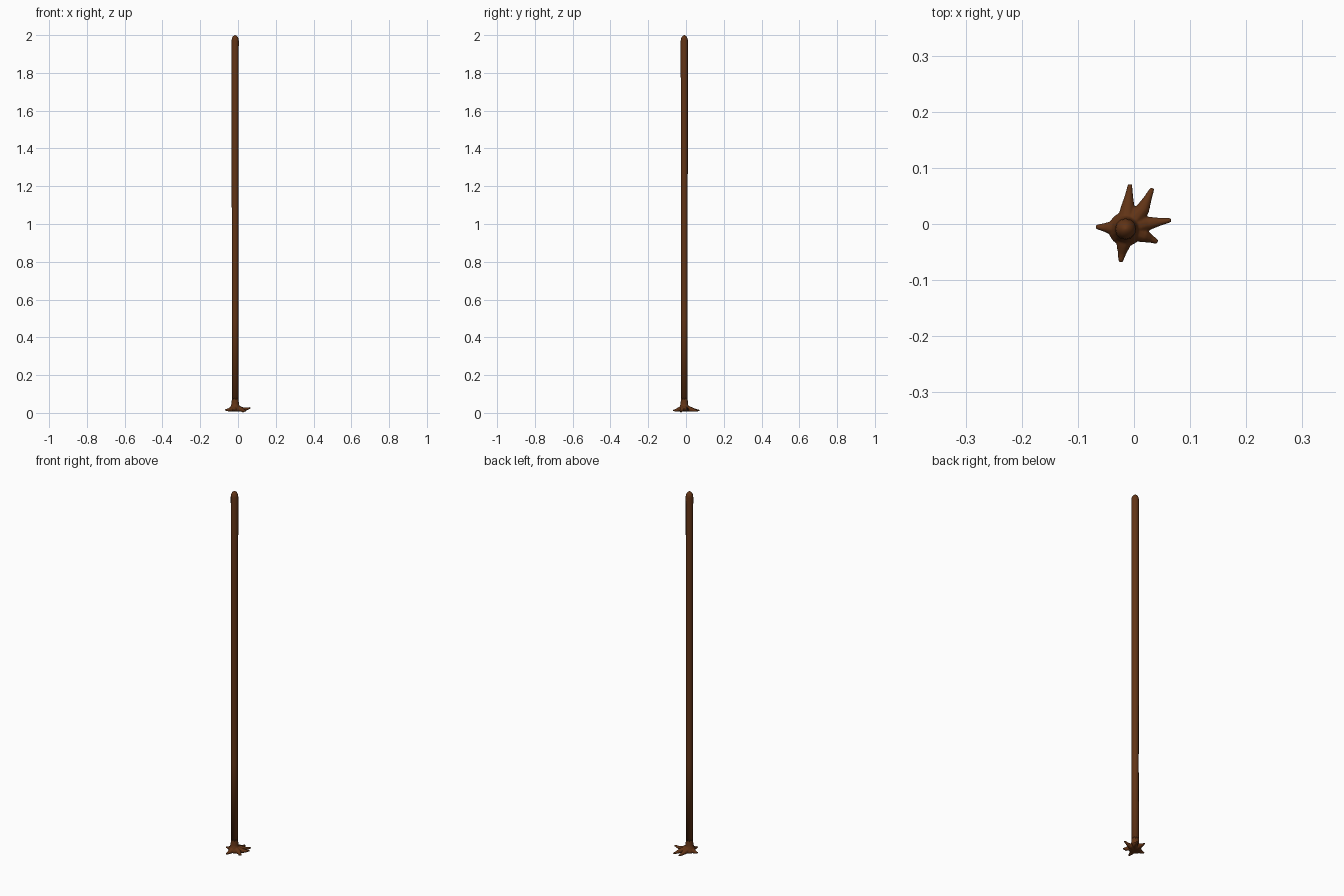
import bpy, bmesh, math
from mathutils import Vector

if "Cube" in bpy.data.objects:
    bpy.data.objects.remove(bpy.data.objects["Cube"])

BROWN = bpy.data.materials.new("dark_wood")
BROWN.diffuse_color = (0.12, 0.034, 0.008, 1)
BROWN.use_nodes = True
BROWN.node_tree.nodes["Principled BSDF"].inputs["Base Color"].default_value = BROWN.diffuse_color
CX, CY = -0.015, -0.009


def add_tube(bm, path, sides):
    """Skin a list of (x, y, z, radius) with rings facing along the path."""
    rings = []
    pts = [Vector(p[:3]) for p in path]
    for i, p in enumerate(pts):
        d = (pts[min(i + 1, len(pts) - 1)] - pts[max(i - 1, 0)]).normalized()
        up = Vector((0, 1, 0)) if abs(d.z) > 0.95 else Vector((0, 0, 1))
        u = up.cross(d).normalized()
        v = d.cross(u)
        rings.append([bm.verts.new(p + path[i][3] * (
            u * math.cos(k * math.tau / sides) + v * math.sin(k * math.tau / sides)))
            for k in range(sides)])
    for a, b in zip(rings, rings[1:]):
        for k in range(sides):
            n = (k + 1) % sides
            bm.faces.new((a[k], a[n], b[n], b[k]))
    bm.faces.new(rings[0][::-1])
    bm.faces.new(rings[-1])


def finish(bm, name):
    bmesh.ops.recalc_face_normals(bm, faces=bm.faces)
    mesh = bpy.data.meshes.new(name)
    bm.to_mesh(mesh)
    bm.free()
    mesh.materials.append(BROWN)
    for f in mesh.polygons:
        f.use_smooth = True
    ob = bpy.data.objects.new(name, mesh)
    bpy.context.collection.objects.link(ob)
    return ob


# long straight pole with a rounded top
bm = bmesh.new()
profile = [(0.03, 0.018), (0.5, 0.0175), (1.0, 0.018), (1.5, 0.0185), (1.97, 0.019),
           (1.982, 0.0175), (1.992, 0.0125), (1.998, 0.006), (2.0, 0.001)]
add_tube(bm, [(CX, CY, z, r) for z, r in profile], 12)
finish(bm, "pole")

# flared foot: a bell plus six tapering roots, fused together
bm = bmesh.new()
bell = [(0.008, 0.026), (0.014, 0.031), (0.022, 0.030), (0.032, 0.025),
        (0.045, 0.0205), (0.065, 0.0185), (0.09, 0.017)]
add_tube(bm, [(CX, CY, z, r) for z, r in bell], 16)
roots = [((-0.007, 0.071, 0.013), (-0.011, 0.030)),
         ((0.033, 0.064, 0.012), (0.016, 0.027)),
         ((0.066, 0.007, 0.027), (0.025, 0.001)),
         ((0.042, -0.032, 0.010), (0.018, -0.021)),
         ((-0.024, -0.068, 0.013), (-0.019, -0.038)),
         ((-0.068, -0.005, 0.016), (-0.040, -0.007))]
for (tx, ty, tz), (mx, my) in roots:
    add_tube(bm, [(CX, CY, 0.025, 0.018),
                  ((CX + mx) / 2, (CY + my) / 2, 0.022, 0.016),
                  (mx, my, 0.018, 0.0125),
                  ((mx + tx) / 2, (my + ty) / 2, (0.015 + tz) / 2, 0.0075),
                  (tx, ty, tz, 0.004)], 10)
for v in bm.verts:
    v.co.z = max(v.co.z, 0.004)
# one short rootlet reaching the ground
add_tube(bm, [(0.018, -0.022, 0.015, 0.008), (0.030, -0.028, 0.005, 0.0045)], 8)
foot = finish(bm, "root_foot")
remesh = foot.modifiers.new("fuse", 'REMESH')
remesh.mode = 'VOXEL'
remesh.voxel_size = 0.002
remesh.use_smooth_shade = True
smooth = foot.modifiers.new("soften", 'SMOOTH')
smooth.iterations = 5
